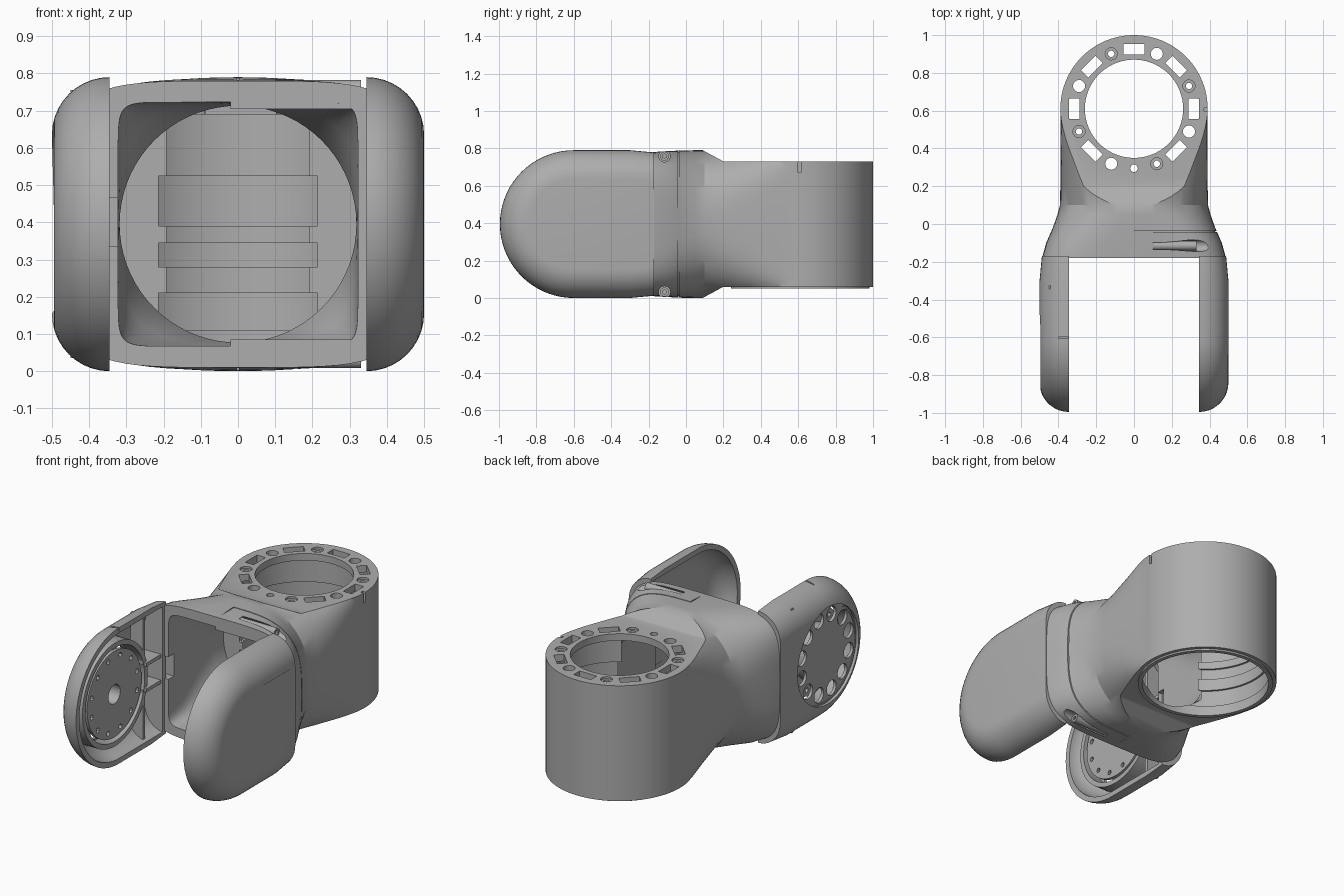
import bpy, bmesh, math
from mathutils import Vector, Matrix

if "Cube" in bpy.data.objects:
    bpy.data.objects.remove(bpy.data.objects["Cube"], do_unlink=True)

grey = bpy.data.materials.new("satin_grey")
grey.use_nodes = True
grey.diffuse_color = (0.42, 0.42, 0.42, 1)
grey.node_tree.nodes["Principled BSDF"].inputs["Base Color"].default_value = (0.42, 0.42, 0.42, 1)

MID = 0.395          # mid height of the fork and tunnel
RING_Y = 0.61        # axis of the upright ring
HUB_Y = -0.6         # axis of the fork hub


def finish(name, bm):
    bmesh.ops.recalc_face_normals(bm, faces=bm.faces[:])
    mesh = bpy.data.meshes.new(name)
    bm.to_mesh(mesh)
    bm.free()
    mesh.materials.append(grey)
    ob = bpy.data.objects.new(name, mesh)
    bpy.context.collection.objects.link(ob)
    return ob


def loft(name, rings):
    """Skin a list of equal point rings and cap both ends."""
    bm = bmesh.new()
    loops = [[bm.verts.new(p) for p in ring] for ring in rings]
    n = len(loops[0])
    for a, b in zip(loops, loops[1:]):
        for i in range(n):
            j = (i + 1) % n
            bm.faces.new((a[i], a[j], b[j], b[i]))
    bm.faces.new(loops[0])
    bm.faces.new(loops[-1])
    return finish(name, bm)


def box(name, lo, hi):
    lo, hi = Vector(lo), Vector(hi)
    bm = bmesh.new()
    bmesh.ops.create_cube(bm, size=1, matrix=Matrix.Translation((lo + hi) / 2)
                          @ Matrix.Diagonal((*(hi - lo), 1)))
    return finish(name, bm)


def cyl(name, r, a, b, seg=32):
    a, b = Vector(a), Vector(b)
    d = b - a
    bm = bmesh.new()
    bmesh.ops.create_cone(bm, cap_ends=True, segments=seg, radius1=r, radius2=r, depth=d.length,
                          matrix=Matrix.Translation((a + b) / 2) @ d.to_track_quat('Z', 'Y').to_matrix().to_4x4())
    return finish(name, bm)


def disc(name, r, z0, z1, x=0, y=RING_Y, seg=96):
    return cyl(name, r, (x, y, z0), (x, y, z1), seg)


def hub(name, r, x0, x1, y=HUB_Y, z=MID, seg=64):
    return cyl(name, r, (x0, y, z), (x1, y, z), seg)


def combine(ob, tool, op='DIFFERENCE'):
    mod = ob.modifiers.new("shape", 'BOOLEAN')
    mod.operation, mod.solver, mod.object = op, 'EXACT', tool
    bpy.context.view_layer.objects.active = ob
    bpy.ops.object.modifier_apply(modifier=mod.name)
    bpy.data.objects.remove(tool, do_unlink=True)


def tube(name, sections, shrink=0, seg=72):
    """Superellipse sections along y: (y, half width, half height, exponent)."""
    def power(v, n):
        return math.copysign(abs(round(v, 9)) ** (2 / n), v)
    turn = [2 * math.pi * i / seg for i in range(seg)]
    return loft(name, [[((w - shrink) * power(math.cos(a), n), y, MID + (h - shrink) * power(math.sin(a), n))
                        for a in turn] for y, w, h, n in sections])


def pillow(name, side, x0, depth, radius, back, pinch):
    """Stadium plate with a fully rounded outer edge."""
    rings = []
    for j in range(11):
        a = j / 10 * math.pi / 2
        r = radius - depth * (1 - math.cos(a))
        dx = depth * math.sin(a)
        ring = [(side * (x0 + dx * 0.92), back, MID - r + pinch), (side * (x0 + dx), -0.3, MID - r)]
        for i in range(37):
            t = math.pi * (1.5 - i / 36)
            ring.append((side * (x0 + dx), HUB_Y + r * math.cos(t), MID + r * math.sin(t)))
        ring += [(side * (x0 + dx), -0.3, MID + r), (side * (x0 + dx * 0.92), back, MID + r - pinch)]
        rings.append(ring)
    return loft(name, rings)


# Main housing: tunnel body joined to the upright ring, trimmed top and bottom
shape = [(-.18, .487, .385, 4.5), (-.1, .465, .39, 4), (-.02, .43, .394, 3.1), (.05, .405, .395, 2.6),
         (.1, .392, .395, 2.3), (.2, .39, .395, 2.7), (.35, .39, .395, 4), (.5, .389, .395, 8),
         (.61, .388, .395, 12)]
body = tube("housing", shape)
combine(body, disc("ring_blank", .39, -.1, .9), 'UNION')
half = [(-.4, .4), (.08, .4), (.2, .335), (1.2, .335)]
outline = [(y, MID + h) for y, h in half] + [(y, MID - h) for y, h in reversed(half)]
combine(body, loft("trim", [[(x, y, z) for y, z in outline] for x in (-.7, .7)]), 'INTERSECT')

# Hollow interior, with stepped bore and a round mouth on top
combine(body, tube("tunnel", [(-.2, .322, .328, 14), (-.05, .322, .326, 8), (.1, .32, .322, 3.5),
                              (.22, .318, .318, 2), (.32, .318, .318, 2)]))
combine(body, disc("bore", .348, -.1, .69))
combine(body, disc("mouth", .26, .6, .9))
for z0, z1 in ((.11, .21), (.28, .345), (.39, .525)):
    combine(body, disc("bore_step", .36, z0, z1))

# Slots, holes and countersunk screw holes round the top rim
for k in range(8):
    a = math.pi / 4 * k
    if k != 6:
        slot = box("slot", (.288, -.055, .6), (.343, .055, .9))
        slot.data.transform(Matrix.Translation((0, RING_Y, 0)) @ Matrix.Rotation(a, 4, 'Z'))
        combine(body, slot)
    a += math.pi / 8
    x, y = .315 * math.cos(a), RING_Y + .315 * math.sin(a)
    if k % 2:
        combine(body, disc("hole", .032, .6, .9, x, y, 24))
    else:
        combine(body, disc("countersink", .032, .718, .9, x, y, 24))
        combine(body, disc("screw_hole", .017, .6, .9, x, y, 16))
combine(body, disc("pin_hole", .02, .6, .9, 0, RING_Y - .315, 16))
combine(body, box("index_notch", (.37, .598, .67), (.45, .614, .8)))

# Cover seams and screw pockets on the left half
seam = box("seam", (0, -.043, -.1), (.6, -.037, .9))
combine(seam, tube("seam_core", shape, .008))
combine(body, seam)
for z0, z1 in ((-.1, .008), (.782, .9)):
    combine(body, box("centre_seam", (-.003, -.2, z0), (.003, -.04, z1)))
screws = []
for s in (-1, 1):
    z = MID + s * .363
    combine(body, cyl("pocket", .031, (.1, -.115, z), (.6, -.115, z)))
    screw = cyl("cover_screw", .024, (.09, -.115, z), (.33, -.115, z), 24)
    combine(screw, cyl("screw_socket", .012, (.31, -.115, z), (.4, -.115, z), 6))
    screws.append(screw)
combine(body, box("cable_notch", (-.4, -.2, .335), (-.3, -.13, .465)))

# Thicker cover lips inside the front opening
lips = [box("cover_lip", (-.02, -.18, MID + min(s * .31, s * .34)), (.32, -.14, MID + max(s * .31, s * .34)))
        for s in (-1, 1)]

# Locating lip under the ring
lip = disc("bottom_lip", .37, .05, .075)
combine(lip, disc("lip_bore", .347, 0, .1))

# Hollow fork arms
arms = []
for name, side in (("left_arm", 1), ("right_arm", -1)):
    arm = pillow(name, side, .345, .155, .395, -.17, .012)
    combine(arm, pillow("arm_cavity", side, .335, .135, .365, -.2, 0))
    arms.append(arm)
right = arms[1]
combine(right, hub("hub_opening", .28, -.6, -.4))
combine(right, box("rim_notch", (-.4, -.606, .77), (-.3, -.598, .9)))

# Hub in the right arm: collar, spoked plate and drilled disc
collar = hub("hub_collar", .3, -.478, -.37)
combine(collar, hub("collar_bore", .272, -.6, -.3))
plate = hub("hub_plate", .285, -.475, -.458)
drum = hub("hub_drum", .16, -.47, -.38)
face = hub("hub_disc", .25, -.395, -.375)
for k in range(12):
    a = math.pi / 6 * (k + .5)
    c, s = math.cos(a), math.sin(a)
    combine(plate, hub("spoke_gap", .043, -.6, -.4, HUB_Y + .222 * c, MID + .222 * s, 20))
    combine(face, hub("disc_hole", .014, -.5, -.3, HUB_Y + .215 * c, MID + .215 * s, 12))
for part in (face, drum):
    combine(part, hub("centre_hole", .055, -.45, -.3, seg=24))

# Ribs between the hub and the housing
ribs = []
for s in (-1, 1):
    z = MID + s * .075
    ribs.append(box("cable_rib", (-.475, -.335, z - .01), (-.355, -.19, z + .01)))
    z0, z1 = sorted((MID + s * .075, MID + s * .36))
    ribs.append(box("cross_rib", (-.45, -.345, z0), (-.37, -.325, z1)))

# Smooth shading with crisp edges
for ob in [body, lip, collar, plate, drum, face] + arms + screws:
    bpy.ops.object.select_all(action='DESELECT')
    ob.select_set(True)
    bpy.context.view_layer.objects.active = ob
    bpy.ops.object.shade_smooth_by_angle(angle=math.radians(30))
